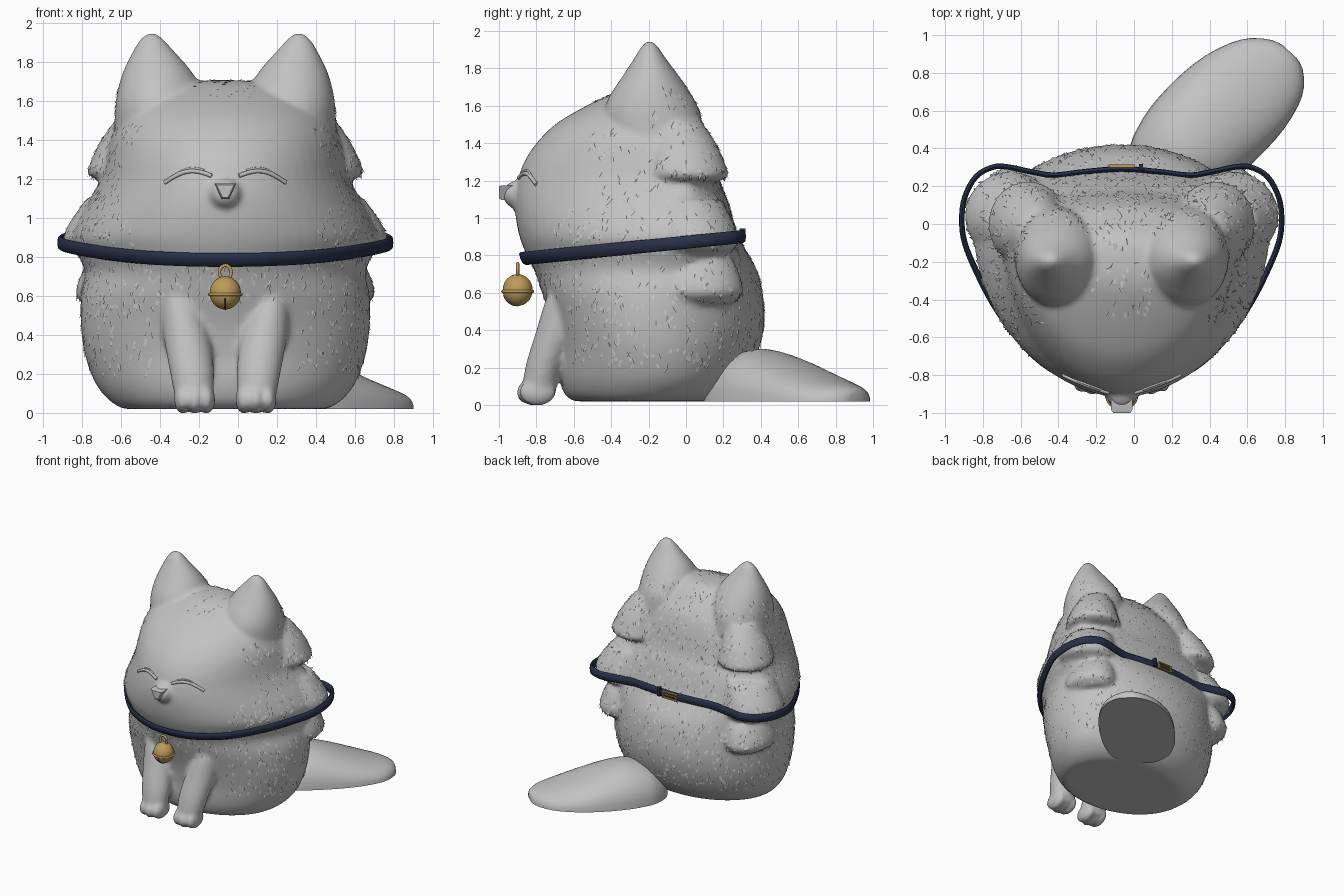
import bpy, bmesh, math, random
from mathutils import Vector, Matrix
from mathutils.bvhtree import BVHTree

if "Cube" in bpy.data.objects:
    bpy.data.objects.remove(bpy.data.objects["Cube"])

random.seed(4)
CX = -0.065  # the sitting body is offset, the tail sticks out to the right


def material(name, col):
    m = bpy.data.materials.new(name)
    m.diffuse_color = (*col, 1)
    m.use_nodes = True
    m.node_tree.nodes["Principled BSDF"].inputs["Base Color"].default_value = m.diffuse_color
    return m


GREY = material("grey_fur", (0.54, 0.54, 0.54))
NAVY = material("navy_collar", (0.022, 0.03, 0.065))
GOLD = material("gold_metal", (0.5, 0.33, 0.1))
DARK = material("dark_slot", (0.08, 0.05, 0.02))


def finish(bm, name, mat, angle=40):
    bmesh.ops.recalc_face_normals(bm, faces=bm.faces)
    me = bpy.data.meshes.new(name)
    bm.to_mesh(me)
    bm.free()
    ob = bpy.data.objects.new(name, me)
    bpy.context.collection.objects.link(ob)
    me.materials.append(mat)
    activate(ob)
    bpy.ops.object.shade_smooth_by_angle(angle=math.radians(angle))
    return ob


def activate(ob):
    bpy.ops.object.select_all(action='DESELECT')
    ob.select_set(True)
    bpy.context.view_layer.objects.active = ob


def loft(bm, rings):
    loops = [[bm.verts.new(p) for p in r] for r in rings]
    n = len(loops[0])
    faces = [bm.faces.new((a[i], a[(i + 1) % n], b[(i + 1) % n], b[i]))
             for a, b in zip(loops, loops[1:]) for i in range(n)]
    faces += [bm.faces.new(loops[0][::-1]), bm.faces.new(loops[-1])]
    bmesh.ops.recalc_face_normals(bm, faces=faces)


def spline(rows, closed=False, steps=4):
    """Catmull-Rom smoothing of rows of numbers."""
    n, out = len(rows), []
    for i in range(n if closed else n - 1):
        q = [rows[(i + k) % n] if closed else rows[min(max(i + k, 0), n - 1)] for k in (-1, 0, 1, 2)]
        for t in (j / steps for j in range(steps)):
            out.append(tuple(.5 * (2 * b + (c - a) * t + (2 * a - 5 * b + 4 * c - d) * t * t
                                   + (3 * b - a - 3 * c + d) * t ** 3) for a, b, c, d in zip(*q)))
    return out if closed else out + [rows[-1]]


def egg(z, hw, yw, yf, yb, cx=CX, n=64):
    """Flat ring: half width hw at depth yw, reaching yf in front and yb behind."""
    pts = []
    for i in range(n):
        a = math.tau * i / n
        s = math.sin(a)
        pts.append((cx + hw * math.cos(a), yw + s * ((yb - yw) if s > 0 else (yw - yf)), z))
    return pts


def ball(bm, loc, rad, rot=(0, 0, 0), seg=32):
    m = Matrix.Translation(loc)
    for ang, ax in zip(rot, 'XYZ'):
        m = m @ Matrix.Rotation(math.radians(ang), 4, ax)
    m = m @ Matrix.Diagonal((*rad, 1))
    bmesh.ops.create_uvsphere(bm, u_segments=seg, v_segments=seg // 2, radius=1, matrix=m)


# Body and head: one stack of egg-shaped sections
bm = bmesh.new()
trunk = [(.02, .52, -.22, -.6, .16), (.06, .59, -.18, -.65, .24), (.15, .665, -.15, -.68, .32),
         (.3, .72, -.15, -.69, .39), (.45, .74, -.15, -.72, .42), (.6, .74, -.12, -.77, .41),
         (.72, .72, -.06, -.81, .38), (.82, .76, .0, -.86, .325), (.9, .79, .02, -.89, .28),
         (1.0, .75, .02, -.91, .25), (1.1, .69, .0, -.915, .22), (1.2, .64, -.03, -.9, .18),
         (1.3, .615, -.06, -.865, .155), (1.4, .59, -.1, -.8, .13), (1.5, .54, -.14, -.7, .09),
         (1.58, .46, -.18, -.57, .03), (1.65, .34, -.2, -.43, -.03), (1.69, .22, -.2, -.33, -.09),
         (1.705, .06, -.2, -.24, -.15)]
loft(bm, [egg(*t) for t in spline(trunk)])
ear = [(1.4, .36, .21, -.42, .1), (1.55, .345, .22, -.44, .08), (1.65, .337, .215, -.41, .035),
       (1.75, .348, .175, -.345, -.03), (1.85, .367, .108, -.28, -.105), (1.91, .376, .064, -.243, -.145),
       (1.947, .376, .025, -.21, -.18)]
cheek = [(1.19, .49, .15, -.16, .16), (1.225, .495, .21, -.22, .225), (1.3, .49, .195, -.22, .205),
         (1.4, .47, .165, -.2, .16), (1.52, .43, .12, -.16, .08)]
ruff = [(.8, .56, .16, -.12, .2), (.84, .585, .225, -.17, .265), (.9, .59, .24, -.19, .275),
        (.98, .57, .225, -.19, .25), (1.1, .52, .19, -.17, .19)]
flank = [(.54, .57, .13, -.14, .25), (.59, .58, .18, -.18, .3), (.65, .57, .19, -.18, .3),
         (.76, .55, .165, -.15, .26), (.84, .5, .15, -.1, .2)]
leg = [(.68, .255, .06, -.7, -.5), (.55, .23, .1, -.755, -.5), (.4, .2, .118, -.8, -.56),
       (.22, .172, .114, -.855, -.65), (.1, .162, .1, -.87, -.69), (.04, .16, .08, -.84, -.7)]
for s in (-1, 1):
    # Ears, layered fur tufts on cheek, ruff and flank, and front legs
    for part in (ear, cheek, ruff, flank, leg):
        loft(bm, [egg(z, w, (f + b) / 2, f, b, CX + s * c) for z, c, w, f, b in spline(part)])
    # Toes
    for t in (-.062, 0, .062):
        ball(bm, (CX + s * .157 + t, -.81 + abs(t) * .25, .068), (.044, .1, .073))
# Muzzle
ball(bm, (CX, -.9, 1.125), (.082, .08, .078))
cat = finish(bm, "body_and_head", GREY, 60)

# Fuse all the soft forms together
rm = cat.modifiers.new("fuse", 'REMESH')
rm.mode, rm.voxel_size, rm.use_smooth_shade = 'VOXEL', 0.016, True
sm = cat.modifiers.new("soften", 'SMOOTH')
sm.factor, sm.iterations = 0.5, 8
for m in ("fuse", "soften"):
    bpy.ops.object.modifier_apply(modifier=m)
if not cat.data.materials:
    cat.data.materials.append(GREY)
bpy.ops.object.shade_smooth_by_angle(angle=math.radians(60))
skin = BVHTree.FromPolygons([v.co for v in cat.data.vertices], [p.vertices[:] for p in cat.data.polygons])

# Fur: small wedges lying on the skin and pointing down, none on face, legs or ear tips
bm = bmesh.new()
polys = cat.data.polygons
for k in random.sample(range(len(polys)), min(6000, len(polys))):
    c, n = polys[k].center, polys[k].normal
    x = abs(c.x - CX)
    face = c.z > .8 and c.y < -.2 and math.hypot(x / .54, (c.z - 1.17) / .46) < 1
    legs = x < .38 and c.y < -.45 and c.z < .58
    if face or legs or c.z < .2 or c.z > 1.72 or n.z < -.8 or random.random() > .6:
        continue
    if c.z > 1.5 and c.y < -.2 and x > .15:
        continue
    side = n.cross(Vector((0, 0, 1))).normalized()
    down = side.cross(n).normalized()
    if down.z > 0:
        down = -down
    d = (down + side * random.uniform(-.7, .7)).normalized()
    w = side * random.uniform(.01, .018)
    base = c - n * .004
    a, b, r, t = [bm.verts.new(p) for p in (base + w, base - w, c - d * .02 - n * .004,
                  c + d * random.uniform(.025, .045) + n * .007)]
    for f in ((a, t, r), (r, t, b), (b, t, a)):
        bm.faces.new(f)
finish(bm, "fur_tufts", GREY, 30)

# Tail: flat-bottomed dome with a rounded root, swept outward behind the body
bm = bmesh.new()
along, across = Vector((.68, .733, 0)), Vector((.733, -.68, 0))
rings = []
for d, w, h in spline([(-.13, .06, .08), (-.1, .14, .16), (0, .23, .25), (.1, .265, .285), (.22, .29, .3),
                       (.36, .3, .275), (.5, .3, .235), (.65, .285, .185), (.8, .245, .14), (.9, .19, .115),
                       (.97, .11, .09), (.99, .05, .065)], steps=2):
    c = Vector((.15, .262, .02)) + along * d * .945 + across * .055 * d * abs(d)
    rings.append([c + across * w * math.cos(math.pi * i / 20)
                  + Vector((0, 0, (h - .02) * math.sin(math.pi * i / 20) ** .85)) for i in range(21)])
loft(bm, rings)
finish(bm, "tail", GREY, 50)


def tube(name, pts, rad, mat, cyclic=False):
    cu = bpy.data.curves.new(name, 'CURVE')
    cu.dimensions, cu.bevel_depth, cu.bevel_resolution, cu.use_fill_caps = '3D', rad, 3, True
    sp = cu.splines.new('POLY')
    sp.points.add(len(pts) - 1)
    for p, q in zip(sp.points, pts):
        p.co = (*q, 1)
    sp.use_cyclic_u = cyclic
    ob = bpy.data.objects.new(name, cu)
    bpy.context.collection.objects.link(ob)
    cu.materials.append(mat)
    activate(ob)
    bpy.ops.object.convert(target='MESH')
    return ob


# Closed smiling eyes: a thick lid and a thin crease above
for s, side in ((-1, "left"), (1, "right")):
    for part, lift, rad, span in (("eyelid", 0, .011, .24), ("eye_crease", .028, .006, .16)):
        pts = []
        for i in range(17):
            t = i / 16
            x = CX + s * (.07 + (.24 - span) / 2 + span * t)
            z = 1.215 - .035 * t + .04 * math.sin(math.pi * t) * (span / .24) + lift
            hit = skin.ray_cast(Vector((x, -2, z)), Vector((0, 1, 0)))[0]
            pts.append(hit + Vector((0, -.003, 0)))
        tube(f"{side}_{part}", pts, rad, GREY)

# Nose: rounded triangular block
bm = bmesh.new()
tri = ((-.056, 1.175), (.056, 1.175), (.018, 1.095), (-.018, 1.095))
loft(bm, [[(CX + x * k, y, 1.145 + (z - 1.145) * k) for x, z in tri] for y, k in ((-.91, 1), (-.985, 1), (-1.0, .8))])
finish(bm, "nose", GREY, 30)

# Collar: flat band following the ruff, rising towards the back
half = [(0, -.87), (.13, -.86), (.27, -.815), (.42, -.73), (.56, -.59), (.68, -.42), (.77, -.25), (.83, -.1),
        (.845, .02), (.83, .14), (.77, .25), (.68, .3), (.6, .3), (.48, .275), (.36, .257), (.2, .275), (0, .29)]
fine = [Vector(p) for p in spline(half + [(-x, y) for x, y in half[-2:0:-1]], closed=True)]
bm = bmesh.new()
rows = []
for i, c in enumerate(fine):
    tan = (fine[(i + 1) % len(fine)] - fine[i - 1]).normalized()
    out = Vector((tan.y, -tan.x))
    z = .783 + (c.y + .875) * .1
    lean = .45 * min(1, max(0, -c.y))  # the front leans in under the chin
    rows.append([bm.verts.new((CX + c.x + out.x * (o + h * lean), c.y + out.y * (o + h * lean), z + h))
                 for o, h in ((-.013, -.027), (0, -.035), (.013, -.025), (.016, 0), (.013, .025),
                              (0, .035), (-.013, .027))])
for a, b in zip(rows, rows[1:] + rows[:1]):
    for j in range(7):
        bm.faces.new((a[j], a[(j + 1) % 7], b[(j + 1) % 7], b[j]))
finish(bm, "collar", NAVY, 60)


def box(name, loc, size, mat):
    bm = bmesh.new()
    bmesh.ops.create_cube(bm, size=1, matrix=Matrix.Translation(loc) @ Matrix.Diagonal((*size, 1)))
    return finish(bm, name, mat)


# Buckle frame, prong and collar keeper at the back
for dz in (-.024, .024):
    box("buckle_bar", (CX, .308, .9 + dz), (.135, .016, .01), GOLD)
for dx in (-.062, .062):
    box("buckle_side", (CX + dx, .308, .9), (.01, .016, .058), GOLD)
box("buckle_prong", (CX, .308, .9), (.12, .012, .008), GOLD)
box("collar_keeper", (.037, .302, .91), (.022, .03, .07), NAVY)

# Bell with rim, slot and hanging loop
B = Vector((CX, -.9, .615))
bm = bmesh.new()
ball(bm, B, (.08, .08, .085))
finish(bm, "bell", GOLD, 60)
circle = [(math.cos(math.tau * i / 32), math.sin(math.tau * i / 32)) for i in range(32)]
tube("bell_rim", [B + Vector((.081 * c, .081 * s, -.008)) for c, s in circle], .008, GOLD, True)
tube("bell_loop", [B + Vector((.03 * c, 0, .105 + .036 * s)) for c, s in circle], .009, GOLD, True)
arc = [math.radians(a) for a in range(-90, -11, 8)]
tube("bell_slot", [B + Vector((0, -.0785 * math.cos(a), .0835 * math.sin(a))) for a in arc], .004, DARK)
